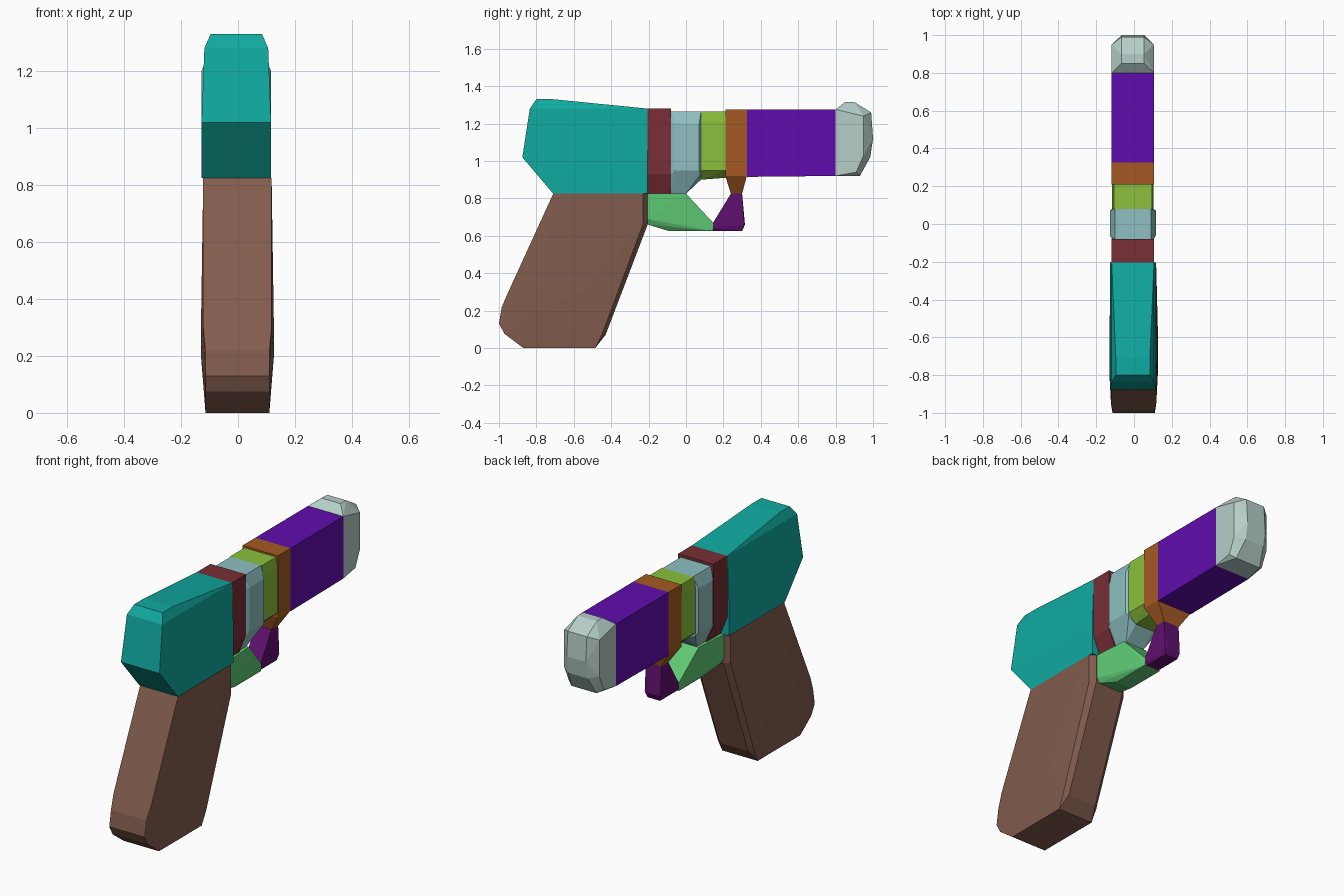
import bpy
import bmesh
import math

# Remove the default object
default_object = bpy.data.objects.get("Cube")
if default_object:
    bpy.data.objects.remove(default_object, do_unlink=True)

UNIT = 0.01          # profiles are written in hundredths
CENTRE_X = -0.006    # the body sits very slightly off centre


def linear(channel):
    """Convert one display channel to a linear value."""
    value = channel / 255
    if value <= 0.04045:
        return value / 12.92
    return ((value + 0.055) / 1.055) ** 2.4


def make_material(name, red, green, blue):
    colour = (linear(red), linear(green), linear(blue), 1)
    material = bpy.data.materials.new(name)
    material.use_nodes = True
    material.diffuse_color = colour
    shader = material.node_tree.nodes["Principled BSDF"]
    shader.inputs["Base Color"].default_value = colour
    return material


def make_part(name, material, rings, centre=CENTRE_X):
    """Wrap a faceted solid around side outlines.

    Each ring is (half_width, outline); the outline is a list of (y, z)
    points that is repeated on the left and the right side.
    """
    mesh = bpy.data.meshes.new(name)
    bm = bmesh.new()
    for half_width, outline in rings:
        for y, z in outline:
            for side in (-1, 1):
                bm.verts.new((centre + side * half_width * UNIT, y * UNIT, z * UNIT))
    hull = bmesh.ops.convex_hull(bm, input=bm.verts[:])
    unused = {item for item in hull["geom_interior"] + hull["geom_unused"]
              if isinstance(item, bmesh.types.BMVert)}
    bmesh.ops.delete(bm, geom=list(unused), context="VERTS")
    bmesh.ops.dissolve_limit(bm, angle_limit=math.radians(1),
                             verts=bm.verts[:], edges=bm.edges[:])
    bmesh.ops.recalc_face_normals(bm, faces=bm.faces[:])
    bm.to_mesh(mesh)
    bm.free()
    mesh.materials.append(material)
    part = bpy.data.objects.new(name, mesh)
    bpy.context.collection.objects.link(part)
    return part


# Colours
teal = make_material("teal", 16, 170, 160)
brown = make_material("brown", 130, 92, 78)
dark_red = make_material("dark_red", 120, 46, 54)
pale_blue = make_material("pale_blue", 142, 192, 194)
lime = make_material("lime", 138, 192, 60)
orange = make_material("orange", 164, 90, 36)
violet = make_material("violet", 96, 12, 172)
pale_grey = make_material("pale_grey", 182, 206, 200)
leaf_green = make_material("leaf_green", 96, 204, 118)
plum = make_material("plum", 96, 16, 110)

# Rear body, with its hump narrowed along the top
make_part("rear_body", teal, [
    (9, [(-80, 133), (-71, 133)]),
    (11.2, [(-83.5, 128), (-20.5, 128)]),
    (12.2, [(-87.5, 102), (-71, 82.5), (-20.5, 82.5), (-20.5, 100)]),
])

# Grip, with a rounded heel and a chamfered front strip
make_part("grip", brown, [
    (11.2, [(-48.5, 0), (-87, 0), (-97, 7.5), (-100, 13), (-98.5, 22)]),
    (12, [(-71, 82.5), (-95, 30), (-23, 82.5), (-23, 66)]),
    (12.8, [(-80, 30), (-55, 30), (-80, 20)]),
    (11.5, [(-45, 7)]),
    (9, [(-20.5, 82.5), (-20.5, 66), (-43, 7)]),
], centre=-0.002)

# Collar bands between the rear body and the barrel
make_part("rear_band", dark_red, [
    (11.2, [(-20.5, 128), (-8, 128), (-20.5, 93), (-8, 93)]),
    (7, [(-20.5, 82.5), (-8, 82.5)]),
])
make_part("bulged_band", pale_blue, [
    (9.5, [(-8, 126.5), (8, 126.5)]),
    (12.2, [(-6, 120), (7, 120), (-6, 95), (7, 95)]),
    (11, [(-8, 120), (8, 120), (-8, 93), (8, 93)]),
    (6, [(-8, 82.5), (0, 82.5), (8, 90)]),
])
make_part("middle_band", lime, [
    (10, [(8, 126.5), (21, 126.5)]),
    (11, [(8, 121), (21, 121), (8, 95), (21, 95)]),
    (6, [(8, 90), (21, 91)]),
])
make_part("front_band", orange, [
    (11.2, [(21, 127.5), (32.5, 127.5), (21, 92), (32.5, 92)]),
    (5, [(24, 82.5), (30, 82.5)]),
])

# Barrel and rounded muzzle cap
make_part("barrel", violet, [
    (11.2, [(32.5, 127.5), (80, 127.5), (80, 92), (32.5, 91.5)]),
])
make_part("muzzle_cap", pale_grey, [
    (11.2, [(80, 127.5), (95, 124), (95, 103), (91, 94), (80, 92)]),
    (6, [(85, 131.5), (90, 131.5), (99, 126), (100, 112), (98.5, 102)]),
    (8, [(93, 92)]),
])

# Guard below the bands, narrowing toward the front
make_part("guard_rear", leaf_green, [
    (9, [(-20.5, 82.5), (-20.5, 69)]),
    (7.5, [(0, 82.5), (-20.5, 66)]),
    (7, [(-9, 65)]),
    (5, [(-9, 62.5), (14.5, 62.5), (14.5, 67)]),
])
make_part("guard_front", plum, [
    (5, [(24, 82.5), (30, 82.5), (14.5, 67), (14.5, 64), (31, 66)]),
    (4, [(14.5, 62.5), (30, 62.5), (31.5, 66)]),
])
